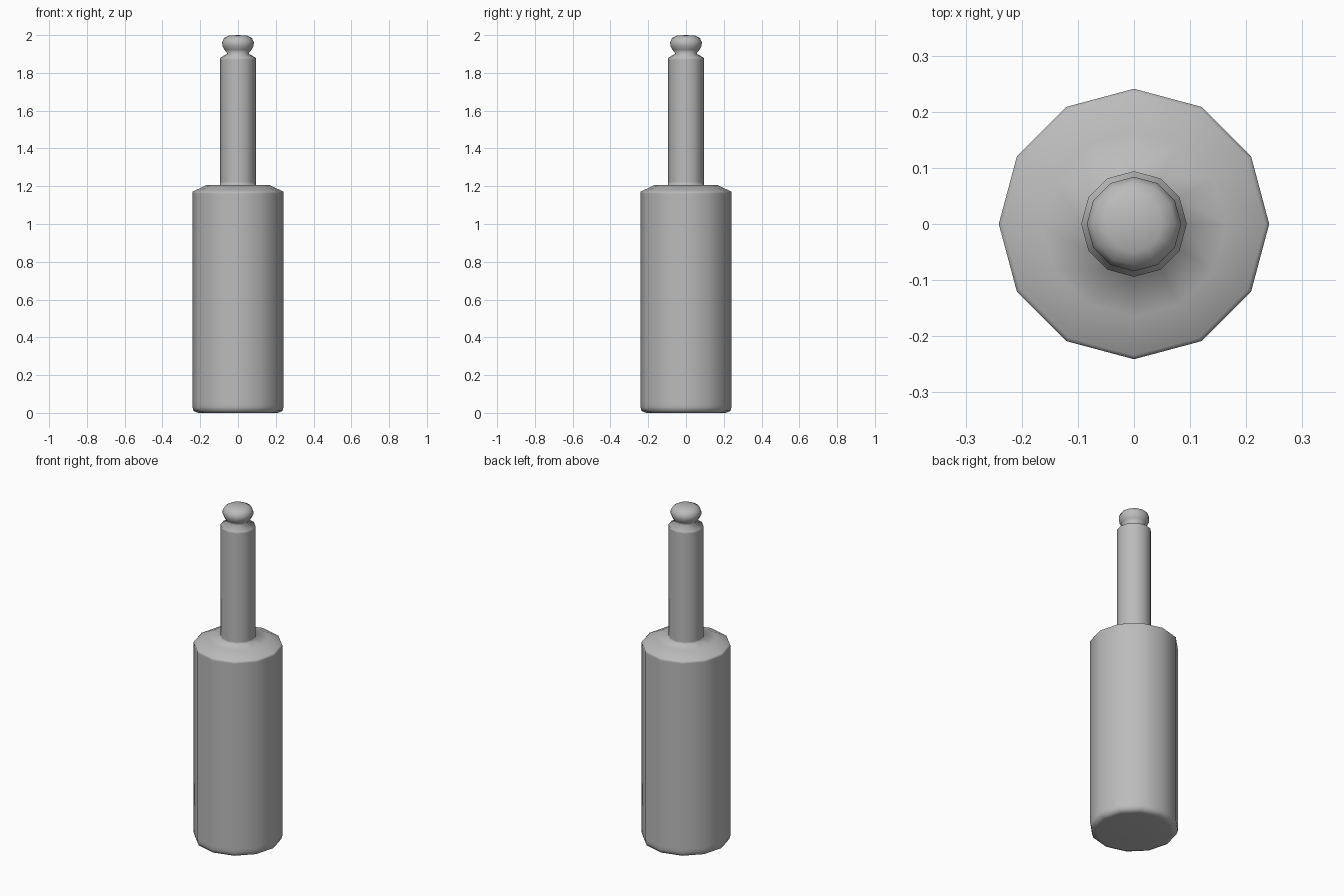
import bpy, bmesh, math

if "Cube" in bpy.data.objects:
    bpy.data.objects.remove(bpy.data.objects["Cube"])

SIDES = 12


def lathe(name, profile):
    """Revolve (radius, height) points around z into a closed, smooth solid."""
    bm = bmesh.new()
    rings = []
    for r, z in profile:
        if r == 0:
            rings.append([bm.verts.new((0, 0, z))] * SIDES)
        else:
            rings.append([bm.verts.new((r * math.cos(math.tau * i / SIDES),
                                        r * math.sin(math.tau * i / SIDES), z))
                          for i in range(SIDES)])
    for low, high in zip(rings, rings[1:]):
        for i in range(SIDES):
            j = (i + 1) % SIDES
            quad = [low[i], low[j], high[j], high[i]]
            bm.faces.new(list(dict.fromkeys(quad)))
    bmesh.ops.recalc_face_normals(bm, faces=bm.faces)
    for f in bm.faces:
        f.smooth = True
    mesh = bpy.data.meshes.new(name)
    bm.to_mesh(mesh)
    bm.free()
    obj = bpy.data.objects.new(name, mesh)
    bpy.context.collection.objects.link(obj)
    return obj


# wide handle, sloped shoulder, thin shaft and rounded knob in one turned profile;
# close ring pairs keep the bevels tight under smooth shading
tool = lathe("turned_handle_and_shaft", [
    (0, 0), (0.205, 0), (0.215, 0.001), (0.235, 0.01),     # base
    (0.241, 0.03), (0.241, 0.05),
    (0.241, 1.16), (0.241, 1.17), (0.234, 1.174),          # handle and shoulder
    (0.165, 1.207),
    (0.094, 1.207), (0.094, 1.222),                        # shaft
    (0.094, 1.87), (0.094, 1.88), (0.056, 1.902),          # shaft top and neck
    (0.072, 1.923), (0.083, 1.945), (0.084, 1.963),        # knob
    (0.074, 1.984), (0.05, 1.997), (0, 2.0),
])

# mid grey finish
grey = bpy.data.materials.new("mid_grey")
grey.diffuse_color = (0.5, 0.5, 0.5, 1)
grey.use_nodes = True
grey.node_tree.nodes["Principled BSDF"].inputs["Base Color"].default_value = grey.diffuse_color
tool.data.materials.append(grey)
